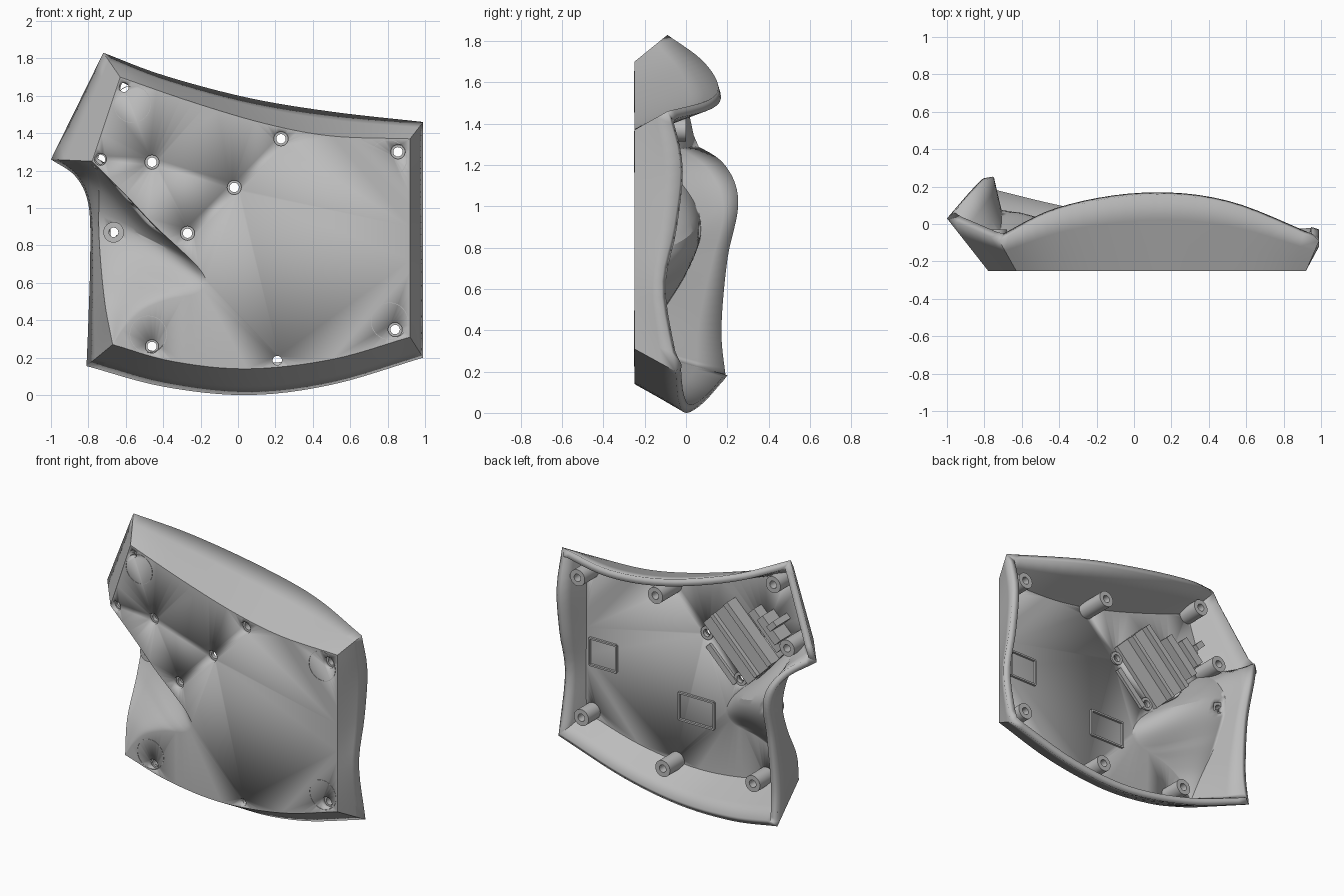
import bpy, bmesh, math
from mathutils import Vector

old = bpy.data.objects.get("Cube")
if old:
    bpy.data.objects.remove(old, do_unlink=True)

grey = bpy.data.materials.new("plain grey")
grey.use_nodes = True
grey.diffuse_color = (0.5, 0.5, 0.5, 1)
grey.node_tree.nodes["Principled BSDF"].inputs["Base Color"].default_value = (0.5, 0.5, 0.5, 1)

FRONT = -0.25      # front plate plane
WALL = 0.045       # shell thickness
INNER = FRONT + WALL


def finish(name, bm, angle=30):
    mesh = bpy.data.meshes.new(name)
    bm.to_mesh(mesh)
    bm.free()
    obj = bpy.data.objects.new(name, mesh)
    bpy.context.collection.objects.link(obj)
    mesh.materials.append(grey)
    bpy.ops.object.select_all(action='DESELECT')
    obj.select_set(True)
    bpy.context.view_layer.objects.active = obj
    bpy.ops.object.shade_smooth_by_angle(angle=math.radians(angle))
    return obj


def spline(pts, n):
    """Smooth curve through the points, sampled n + 1 times."""
    p = [Vector(q) if len(q) == 3 else Vector((q[0], FRONT, q[1])) for q in pts]
    p = [2 * p[0] - p[1]] + p + [2 * p[-1] - p[-2]]
    out = []
    for k in range(n + 1):
        f = k / n * (len(pts) - 1)
        i = min(int(f), len(pts) - 2)
        t = f - i
        a, b, c, d = p[i:i + 4]
        out.append(0.5 * (2 * b + (c - a) * t + (2 * a - 5 * b + 4 * c - d) * t * t
                          + (3 * b - a - 3 * c + d) * t ** 3))
    return out


# Corners of the rim
A, B, C = (-.72, -.09, 1.83), (.99, -.09, 1.46), (.99, -.05, .2)
D, E = (-.81, .18, .155), (-1, .03, 1.26)

# Each side: foot on the front plate, then the rim
top = (spline([(-.63, 1.7), (-.24, 1.565), (.15, 1.45), (.5, 1.385), (.92, 1.37)], 24),
       spline([A, (-.4, .075, 1.71), (.05, .155, 1.59), (.5, .11, 1.515), B], 24))
left = (spline([(.92, 1.37), (.92, .31)], 18),
        spline([B, (.99, -.03, 1.2), (.99, -.06, .9), (.99, -.12, .6), C], 18))
bottom = (spline([(.92, .31), (.5, .19), (.05, .14), (-.35, .18), (-.67, .27)], 24),
          spline([C, (.5, -.035, .055), (.05, 0, 0), (-.4, .08, .045), D], 24))
N = 40
groove_wall = spline([(-.67, FRONT, .27), (-.71, -.17, .48), (-.735, -.03, .72),
                      (-.745, .03, .92), (-.745, -.06, 1.1), (-.78, FRONT, 1.25)], N)
right = (groove_wall,
         spline([D, (-.8, .16, .4), (-.79, .19, .75), (-.8, .245, 1.02),
                 (-.87, .18, 1.17), E], N))
corner = (spline([(-.78, 1.25), (-.63, 1.7)], 6), spline([E, A], 6))
groove_edge = spline([(-.67, .27), (-.6, .37), (-.5, .46), (-.36, .515), (-.23, .54),
                      (-.17, .6), (-.21, .68), (-.3, .77), (-.45, .91), (-.6, 1.07),
                      (-.78, 1.25)], N)

# Screw holes: x, z, radius, boss end (None where the block covers it)
holes = [(-.61, 1.645, .025, -.06), (-.735, 1.26, .032, -.03), (-.46, 1.245, .038, None),
         (.23, 1.37, .038, .0), (-.02, 1.11, .038, None), (.855, 1.3, .038, -.06),
         (-.27, .865, .038, None), (-.46, .26, .036, -.055), (.84, .35, .038, -.08),
         (.21, .185, .025, -.05)]
groove_hole = (-.665, .87)


def shell():
    bm = bmesh.new()

    def strip(rows, keep=lambda r, c, mid: True):
        grid = [[bm.verts.new(p) for p in row] for row in rows]
        for r in range(len(grid) - 1):
            for c in range(len(grid[0]) - 1):
                q = [grid[r][c], grid[r][c + 1], grid[r + 1][c + 1], grid[r + 1][c]]
                mid = sum((v.co for v in q), Vector()) / 4
                if keep(r, c, mid):
                    bm.faces.new(q)

    # Flared walls
    for foot, rim in (top, left, bottom, right, corner):
        strip([[a.lerp(b, k / 3) for a, b in zip(foot, rim)] for k in range(4)])

    # Thumb groove: soft at its lower end, steep along the diagonal
    S = 18
    rows = []
    for r in range(S + 1):
        s, row = r / S, []
        for c in range(N + 1):
            k = min(max((c / N - .4) / .25, 0), 1)
            h = (1 - k) * s * s * (3 - 2 * s) + k * (1 - (1 - s) ** 2.6)
            p = groove_edge[c].lerp(groove_wall[c], s)
            p.y = FRONT + (groove_wall[c].y - FRONT) * h
            row.append(p)
        rows.append(row)

    def keep(r, c, mid):
        slot = 1 <= r < 4 and (31 <= c < 34 or 35 <= c < 37)
        hole = math.hypot(mid.x - groove_hole[0], mid.z - groove_hole[1]) < .03
        return not (slot or hole)
    strip(rows, keep)

    # Front plate with its round holes
    outline = top[0][:-1] + left[0][:-1] + bottom[0][:-1] + groove_edge[:-1] + corner[0][:-1]
    loops = [outline]
    for x, z, rad, end in holes:
        loops.append([Vector((x + rad * math.cos(a), FRONT, z + rad * math.sin(a)))
                      for a in (math.tau * i / 20 for i in range(20))])
    edges = []
    for loop in loops:
        vs = [bm.verts.new(p) for p in loop]
        edges += [bm.edges.new((vs[i - 1], vs[i])) for i in range(len(vs))]
    bmesh.ops.triangle_fill(bm, edges=edges, use_beauty=True, normal=(0, -1, 0))
    bmesh.ops.remove_doubles(bm, verts=bm.verts, dist=.0005)
    bmesh.ops.dissolve_degenerate(bm, edges=bm.edges, dist=.0005)
    bmesh.ops.recalc_face_normals(bm, faces=bm.faces)
    if sum(f.normal.y * f.calc_area() for f in bm.faces) > 0:
        bmesh.ops.reverse_faces(bm, faces=bm.faces)
    obj = finish("shell", bm, 25)
    mod = obj.modifiers.new("thickness", 'SOLIDIFY')
    mod.thickness, mod.offset = WALL, -1
    mod.use_even_offset = True
    mod.thickness_clamp = 0


def tube(name, x, z, y0, y1, outer, inner):
    """Ring-shaped post running from front y0 to back y1."""
    bm = bmesh.new()
    prof = [(outer, y0), (outer, y1), (inner, y1), (inner, y0)]
    n = 32
    rings = [[bm.verts.new((x + r * math.cos(math.tau * i / n), y,
                            z + r * math.sin(math.tau * i / n))) for i in range(n)]
             for r, y in prof]
    for j in range(4):
        a, b = rings[j - 1], rings[j]
        for i in range(n):
            bm.faces.new((a[i - 1], a[i], b[i], b[i - 1]))
    bmesh.ops.recalc_face_normals(bm, faces=bm.faces)
    finish(name, bm)


def block(name, u, v, y, origin=(-.145, .99), turn=math.pi / 4):
    """Box with ranges along two directions turned in the plate plane."""
    bm = bmesh.new()
    bmesh.ops.create_cube(bm, size=1)
    cu, su = math.cos(turn), math.sin(turn)
    for w in bm.verts:
        a, b, d = (lo + (hi - lo) * (k + .5) for (lo, hi), k in zip((u, v, y), w.co))
        w.co = (origin[0] + a * cu - b * su, d, origin[1] + a * su + b * cu)
    bmesh.ops.recalc_face_normals(bm, faces=bm.faces)
    finish(name, bm)


shell()

# Screw bosses on the inside
for x, z, rad, end in holes:
    if end is not None:
        tube("screw_boss", x, z, FRONT + .03, end, .055, .025)
    else:
        tube("screw_seat", x, z, FRONT + .03, INNER + .012, .045, .025)
tube("groove_boss", *groove_hole, -.02, .05, .055, .025)

# Thin round marks for the feet
for x, z in ((-.565, 1.555), (.805, 1.265), (-.48, .325), (.81, .395)):
    tube("foot_ring", x, z, FRONT - .002, FRONT + .002, .1, .097)

# Stepped block behind the groove, with rails
low = INNER - .005
block("block_edge", (-.18, .11), (-.07, -.03), (low, INNER + .02))
block("block_plate", (-.235, .235), (.04, .16), (low, INNER + .03))
block("block_rail", (-.235, .235), (.16, .19), (low, INNER + .08))
block("block_plate_far", (-.235, .235), (.19, .31), (low, INNER + .05))
block("block_rail_far", (-.235, .235), (.31, .35), (low, INNER + .09))
block("block_step", (-.2, .1), (.43, .49), (low, INNER + .08))
block("block_step_small", (-.16, .03), (.49, .55), (low, INNER + .12))
block("block_tab", (-.08, -.04), (.55, .62), (low, INNER + .15))

# Shallow frames on the inside of the plate
for x, z, w in ((.76, .75, .1), (.06, .56, .13)):
    for s in (-1, 1):
        block("frame_end", (s * w - .006, s * w + .006), (-.09, .09), (low, INNER + .015), (x, z), 0)
        block("frame_side", (-w, w), (s * .09 - .006, s * .09 + .006), (low, INNER + .015), (x, z), 0)
